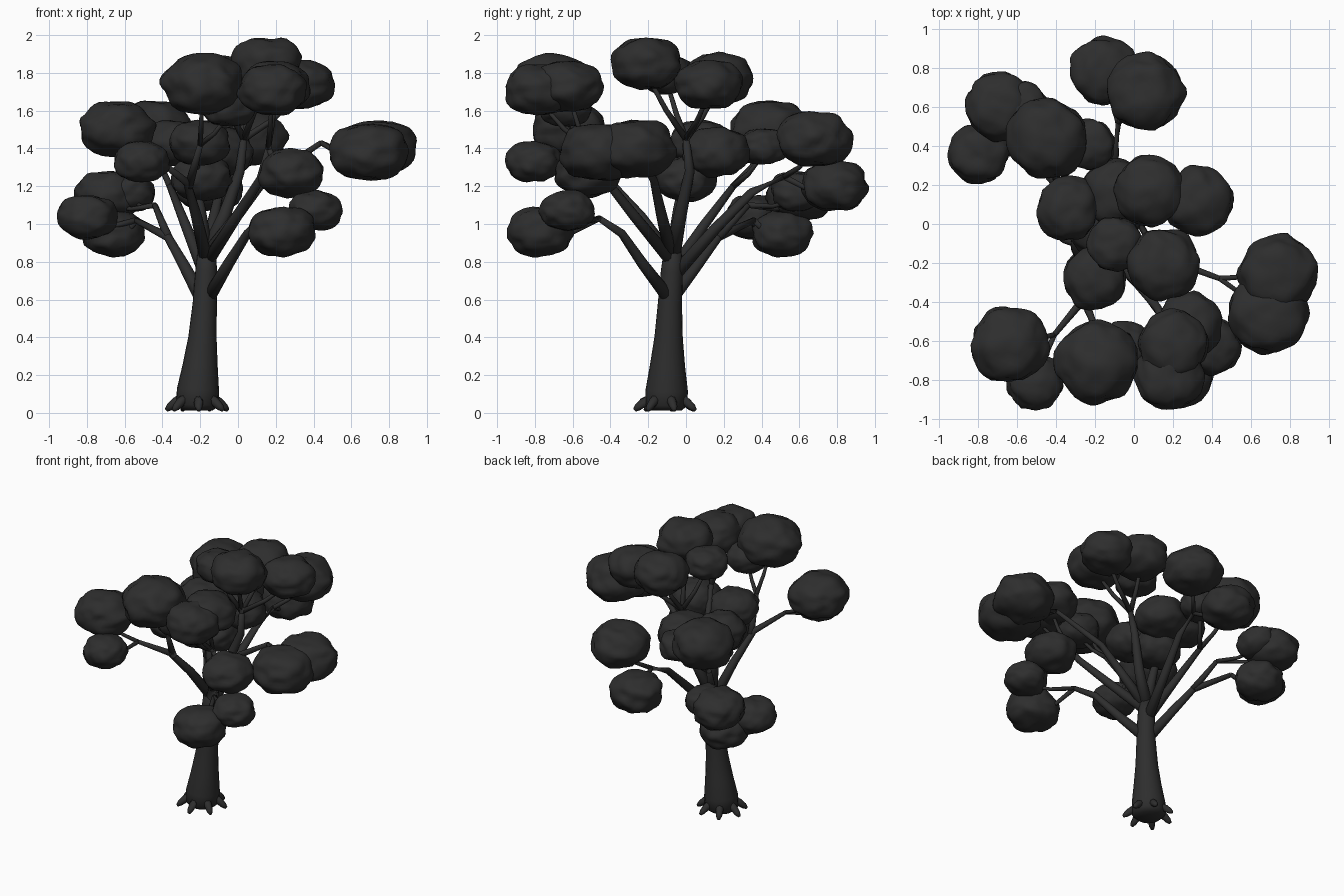
import bpy, bmesh, math, random
from mathutils import Vector, noise

random.seed(4)
dark = bpy.data.materials.new("dark_grey")
dark.diffuse_color = (0.027, 0.027, 0.027, 1)


def finish(bm, name):
    bmesh.ops.recalc_face_normals(bm, faces=bm.faces)
    mesh = bpy.data.meshes.new(name)
    bm.to_mesh(mesh)
    bm.free()
    for p in mesh.polygons:
        p.use_smooth = True
    mesh.materials.append(dark)
    ob = bpy.data.objects.new(name, mesh)
    bpy.context.collection.objects.link(ob)
    return ob


def tube(name, pts, radii, sides=12):
    """Tapered tube of rings along a path."""
    pts = [Vector(p) for p in pts]
    bm = bmesh.new()
    rings = []
    for i, p in enumerate(pts):
        t = (pts[min(i + 1, len(pts) - 1)] - pts[max(i - 1, 0)]).normalized()
        ref = Vector((0, 1, 0)) if abs(t.y) < 0.85 else Vector((1, 0, 0))
        u = t.cross(ref).normalized()
        v = t.cross(u)
        rings.append([bm.verts.new(p + radii[i] * (u * math.cos(a) + v * math.sin(a)))
                      for a in (2 * math.pi * k / sides for k in range(sides))])
    for r0, r1 in zip(rings, rings[1:]):
        for k in range(sides):
            n = (k + 1) % sides
            bm.faces.new((r0[k], r0[n], r1[n], r1[k]))
    bm.faces.new(rings[0])
    bm.faces.new(rings[-1])
    return finish(bm, name)


def leaf_clump(x, y, z, r):
    """Flattened, slightly boxy lumpy ball of leaves."""
    bm = bmesh.new()
    bmesh.ops.create_icosphere(bm, subdivisions=4, radius=1)
    seed = Vector((random.uniform(0, 50), random.uniform(0, 50), random.uniform(0, 50)))
    for v in bm.verts:
        d = v.co.normalized()
        k = 1 + 0.11 * noise.noise(d * 1.8 + seed) + 0.06 * noise.noise(d * 3.2 + seed)
        k *= 1 + 0.22 * (d.x ** 2 + d.y ** 2) * d.z ** 2
        v.co = Vector((x + d.x * r * k, y + d.y * r * k, z + d.z * r * 0.74 * k))
    finish(bm, "leaf_clump")


def limb(path, r0, r1, clumps):
    """Branch with a twig to each leaf clump at its end."""
    n = len(path) - 1
    tube("branch", path, [r0 + (r1 - r0) * i / n for i in range(n + 1)])
    end = Vector(path[-1])
    for x, y, z, r in clumps:
        c = Vector((x, y, z - 0.3 * r))
        mid = end.lerp(c, 0.5) + Vector((0, 0, -0.02))
        tube("twig", [end, mid, c], [r1, r1 * 0.8, r1 * 0.6], 8)
        leaf_clump(x, y, z, r)


# Trunk
tube("trunk",
     [(-.215, -.105, .012), (-.215, -.105, .04), (-.212, -.102, .12), (-.20, -.098, .25),
      (-.188, -.092, .4), (-.176, -.085, .58), (-.168, -.075, .75), (-.165, -.07, .88)],
     [.08, .112, .112, .093, .075, .064, .058, .045], 20)

# Roots
for i in range(7):
    a = 2 * math.pi * (i + 0.3) / 7
    dx, dy = math.cos(a), math.sin(a)
    tube("root",
         [(-.215 + dx * q, -.105 + dy * q, z) for q, z in ((.07, .085), (.12, .055), (.15, .03), (.168, .014))],
         [.028, .025, .02, .01], 8)

# Back left limbs
limb([(-.19, -.08, .6), (-.28, .05, .77), (-.37, .17, .93), (-.54, .36, 1.02)], .038, .016,
     [(-.80, .36, 1.04, .155), (-.66, .51, .95, .16)])
limb([(-.37, .17, .93), (-.44, .33, 1.1)], .024, .015,
     [(-.69, .61, 1.15, .175), (-.58, .59, 1.17, .14)])
limb([(-.18, -.07, .75), (-.28, .1, 1.0), (-.36, .25, 1.2)], .035, .018,
     [(-.45, .44, 1.5, .205), (-.23, .41, 1.41, .13)])

# Back limb
limb([(-.17, -.07, .72), (-.14, .16, .98), (-.1, .35, 1.17), (-.08, .52, 1.25)], .036, .016,
     [(-.15, .79, 1.2, .175), (.06, .68, 1.45, .195)])

# Low front right limb
limb([(-.15, -.1, .62), (-.05, -.23, .79), (.05, -.34, .95), (.13, -.46, 1.03)], .036, .016,
     [(.23, -.77, .96, .175), (.41, -.63, 1.07, .14)])

# Right limb
limb([(-.16, -.08, .84), (.0, -.13, 1.05), (.14, -.17, 1.23), (.44, -.28, 1.43)], .036, .014,
     [(.74, -.26, 1.4, .2), (.69, -.46, 1.38, .205)])

# Front right limb
limb([(-.15, -.09, .82), (.0, -.28, 1.05), (.12, -.43, 1.24), (.16, -.52, 1.4)], .034, .016,
     [(.2, -.62, 1.73, .175), (.18, -.78, 1.71, .18), (.28, -.52, 1.27, .17)])

# Front left limbs
limb([(-.17, -.08, .82), (-.22, -.24, 1.04), (-.27, -.4, 1.22), (-.41, -.57, 1.33)], .036, .014,
     [(-.64, -.62, 1.5, .195), (-.51, -.81, 1.33, .145)])
limb([(-.26, -.38, 1.2), (-.2, -.53, 1.42)], .024, .015,
     [(-.19, -.71, 1.74, .21), (-.05, -.64, 1.62, .14)])

# Crown limbs
limb([(-.165, -.07, .84), (-.07, -.03, 1.05), (.01, .02, 1.28), (.03, .0, 1.45)], .042, .018,
     [(.15, -.21, 1.85, .185), (.08, .17, 1.77, .18), (.33, .12, 1.74, .175), (-.1, -.1, 1.79, .14)])
limb([(-.165, -.07, .84), (-.2, -.04, 1.08), (-.23, -.01, 1.25)], .038, .018,
     [(-.34, .08, 1.43, .16), (-.2, -.28, 1.43, .16), (-.1, .16, 1.38, .175), (-.19, .0, 1.24, .16)])
